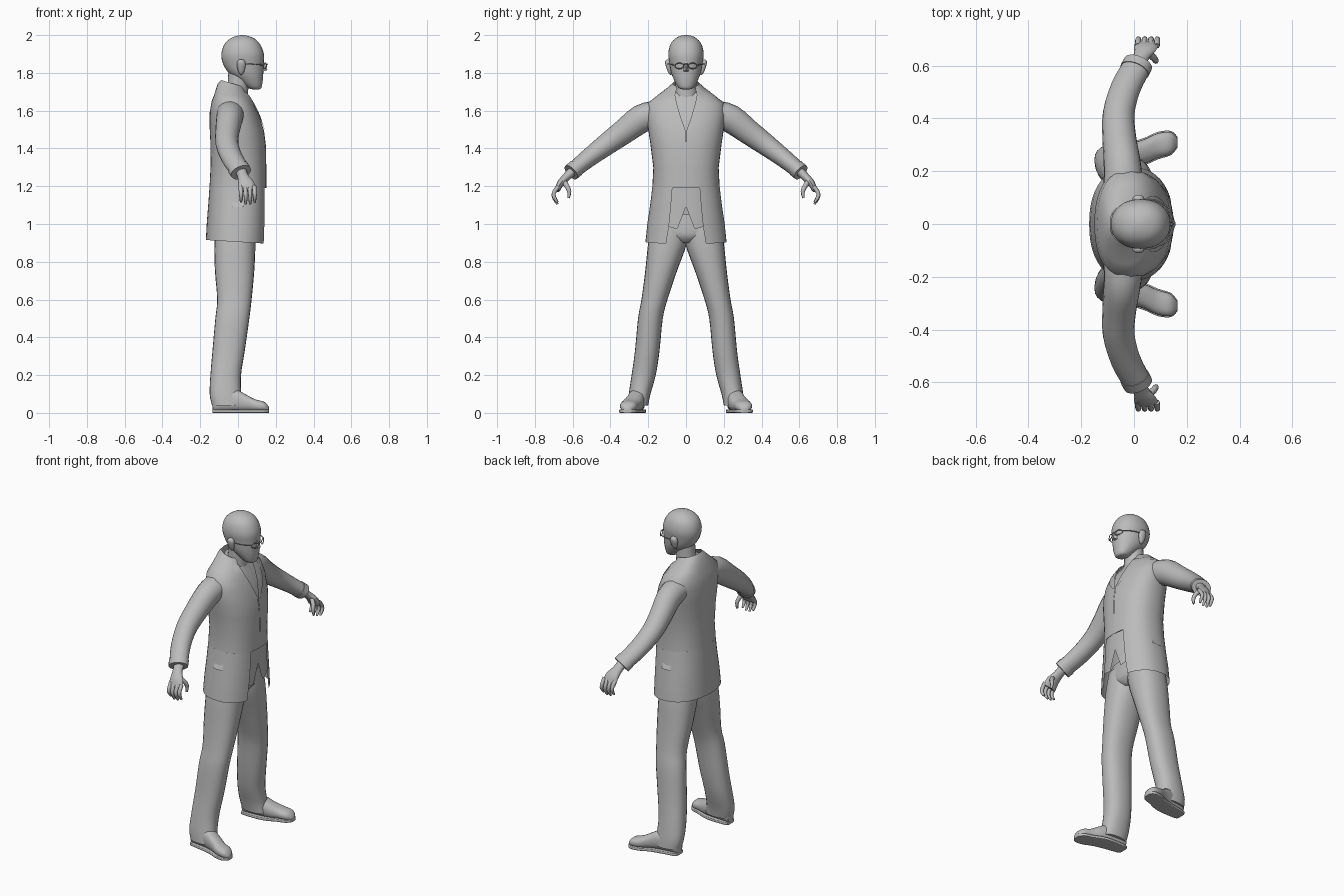
import bpy, math
from mathutils import Vector

if "Cube" in bpy.data.objects:
    bpy.data.objects.remove(bpy.data.objects["Cube"])

grey = bpy.data.materials.new("plain_grey")
grey.diffuse_color = (0.5, 0.5, 0.5, 1)
grey.use_nodes = True
grey.node_tree.nodes["Principled BSDF"].inputs["Base Color"].default_value = grey.diffuse_color


def make(name, verts, faces, angle=50):
    me = bpy.data.meshes.new(name)
    me.from_pydata([tuple(v) for v in verts], [], faces)
    me.materials.append(grey)
    ob = bpy.data.objects.new(name, me)
    bpy.context.collection.objects.link(ob)
    bpy.ops.object.select_all(action='DESELECT')
    ob.select_set(True)
    bpy.context.view_layer.objects.active = ob
    bpy.ops.object.mode_set(mode='EDIT')
    bpy.ops.mesh.select_all(action='SELECT')
    bpy.ops.mesh.normals_make_consistent(inside=False)
    bpy.ops.object.mode_set(mode='OBJECT')
    bpy.ops.object.shade_smooth_by_angle(angle=math.radians(angle))
    return ob


def skin(name, rings, closed=True, caps=True, angle=50):
    """Join equal rows of points into one surface."""
    n = len(rings[0])
    faces = []
    for i in range(len(rings) - 1):
        for j in range(n if closed else n - 1):
            k = (j + 1) % n
            faces.append((i * n + j, i * n + k, (i + 1) * n + k, (i + 1) * n + j))
    if caps:
        faces += [tuple(range(n)), tuple(range((len(rings) - 1) * n, len(rings) * n))]
    return make(name, [p for r in rings for p in r], faces, angle)


def smooth_keys(keys, steps=3):
    """Catmull-Rom interpolation between key rows."""
    out = []
    for i in range(len(keys) - 1):
        a, b, c, d = (keys[max(i - 1, 0)], keys[i], keys[i + 1], keys[min(i + 2, len(keys) - 1)])
        for s in range(steps):
            t = s / steps
            out.append([0.5 * (2 * q + (r - p) * t + (2 * p - 5 * q + 4 * r - w) * t * t
                               + (3 * q - p - 3 * r + w) * t ** 3) for p, q, r, w in zip(a, b, c, d)])
    return out + [list(keys[-1])]


def power(v, e):
    return math.copysign(abs(v) ** (2 / e), v)


def box_loft(name, keys, axis='z', e=2.3, side=1, n=24, steps=3):
    """Loft rounded sections given as (position, a0, a1, b0, b1)."""
    rings = []
    for p, a0, a1, b0, b1 in smooth_keys(keys, steps):
        ring = []
        for j in range(n):
            t = math.tau * j / n
            a = (a0 + a1) / 2 + (a1 - a0) / 2 * power(math.cos(t), e)
            b = (b0 + b1) / 2 + (b1 - b0) / 2 * power(math.sin(t), e)
            ring.append((a, b * side, p) if axis == 'z' else (p, a * side, b))
        rings.append(ring)
    return skin(name, rings)


def tube(name, keys, side=1, n=16, steps=3):
    """Sweep ellipses along (x, y, z, radius along x, other radius)."""
    rows = smooth_keys(keys, steps)
    pts = [Vector(r[:3]) for r in rows]
    rings = []
    for i, r in enumerate(rows):
        d = (pts[min(i + 1, len(pts) - 1)] - pts[max(i - 1, 0)]).normalized()
        ref = Vector((1, 0, 0)) if abs(d.x) < 0.9 else Vector((0, 1, 0))
        u = (ref - d * ref.dot(d)).normalized()
        v = d.cross(u)
        ring = []
        for j in range(n):
            t = math.tau * j / n
            p = pts[i] + u * r[3] * math.cos(t) + v * r[4] * math.sin(t)
            ring.append((p.x, p.y * side, p.z))
        rings.append(ring)
    return skin(name, rings)


# Jacket rows: height, back x, front x, half width, half opening
JACKET = [(.905, -.17, .15, .215, .105), (1.0, -.165, .15, .205, .09), (1.1, -.157, .15, .19, .08),
          (1.2, -.15, .15, .178, .072), (1.2, -.15, .15, .178, .001), (1.3, -.145, .15, .173, .001),
          (1.42, -.146, .148, .188, .001), (1.5, -.15, .138, .2, .002), (1.58, -.15, .113, .208, .03),
          (1.64, -.14, .085, .2, .048), (1.68, -.125, .062, .15, .058), (1.71, -.108, .046, .095, .055),
          (1.735, -.09, .032, .07, .045)]
E = 2.3


def row_at(z):
    for a, b in zip(JACKET, JACKET[1:]):
        if a[0] <= z <= b[0] and b[0] > a[0]:
            t = (z - a[0]) / (b[0] - a[0])
            return [p + (q - p) * t for p, q in zip(a, b)]
    return JACKET[-1]


def front_x(z, y):
    _, xb, xf, hw, _ = row_at(z)
    k = max(0, 1 - min(1, abs(y) / hw) ** E) ** (1 / E)
    return (xb + xf) / 2 + (xf - xb) / 2 * k


def tilt(x, z):
    return z - (0.3 if z > 1.7 else 0.06) * x


rings = []
for z, xb, xf, hw, gap in JACKET:
    t0 = math.asin((gap / hw) ** (E / 2))
    ring = []
    for j in range(41):
        t = t0 + (math.tau - 2 * t0) * j / 40
        x = (xb + xf) / 2 + (xf - xb) / 2 * power(math.cos(t), E)
        ring.append((x, hw * power(math.sin(t), E), tilt(x, z)))
    rings.append(ring)
skin("jacket", rings, closed=False, caps=False)

# Waistcoat and shirt front, with a pointed hem
rows = []
for i in range(13):
    row = []
    for j in range(-8, 9):
        y = j * .015
        hem = 1.1 - 2.6 * abs(y) if abs(y) < .046 else .98 + .3 * (abs(y) - .046)
        z = hem + (1.7 - hem) * i / 12
        y *= min(1, row_at(z)[3] * .75 / .12)
        x = front_x(z, y) - .012
        row.append((x, y, tilt(x, z)))
    rows.append(row)
skin("waistcoat", rows, closed=False, caps=False)

# Collar and neck
tube("shirt_collar", [(-.02, 0, 1.68, .075, .07), (-.012, 0, 1.725, .067, .064)], n=24)
tube("neck", [(-.01, 0, 1.66, .058, .058), (.0, 0, 1.73, .056, .055), (.005, 0, 1.8, .056, .055)], n=24)

# Head
box_loft("head", [(1.713, .075, .112, -.02, .02), (1.722, .05, .124, -.04, .04),
                  (1.76, .0, .131, -.062, .062), (1.80, -.05, .134, -.078, .078),
                  (1.85, -.08, .136, -.087, .087), (1.90, -.088, .137, -.094, .094),
                  (1.95, -.073, .118, -.083, .083), (1.98, -.043, .09, -.06, .06),
                  (1.995, -.01, .055, -.032, .032), (2.0, .015, .03, -.008, .008)], e=2.15, n=32)
make("nose", [(.125, -.018, 1.805), (.125, .018, 1.805), (.156, 0, 1.815), (.136, -.008, 1.86),
              (.136, .008, 1.86)], [(0, 1, 2), (0, 2, 3), (1, 4, 2), (2, 4, 3), (0, 3, 4, 1)], 30)
tube("glasses_bridge", [(.15, -.014, 1.843, .003, .003), (.155, 0, 1.846, .003, .003),
                        (.15, .014, 1.843, .003, .003)], n=8)

for side, tag in ((1, "left"), (-1, "right")):
    # Ears and glasses
    box_loft("ear_" + tag, [(1.79, .012, .022, .078, .085), (1.805, .002, .032, .076, .096),
                            (1.84, -.006, .04, .078, .108), (1.862, -.002, .036, .08, .11),
                            (1.872, .01, .024, .085, .1)], side=side, n=12)
    rim = []
    for i in range(20):
        t = math.tau * i / 20
        c, s = math.cos(t), math.sin(t)
        y = .036 + .023 * c
        rim.append([(.151 - (y * y) * 5 + dx, (.036 + (.023 + o) * c) * side, 1.837 + (.015 + o) * s)
                    for dx, o in ((0, -.003), (.003, 0), (0, .003), (-.003, 0))])
    skin("glasses_rim_" + tag, rim + [rim[0]], caps=False)
    tube("glasses_arm_" + tag, [(.134, .06 * side, 1.842, .003, .003), (.08, .09 * side, 1.846, .003, .003),
                                (.02, .095 * side, 1.848, .003, .003)], n=8)

    # Lapels
    lap = []
    for i in range(9):
        z = 1.5 + .21 * i / 8
        inner = row_at(z)[4]
        wide = min(.012 + .05 * math.sin(math.pi * min(1, i / 7) * .8), row_at(z)[3] * .9 - inner)
        lap.append([(front_x(z, inner + wide * k / 3) + .005, (inner + wide * k / 3) * side,
                     tilt(front_x(z, inner), z)) for k in range(4)])
    skin("lapel_" + tag, lap, closed=False, caps=False)

    # Pocket flaps
    skin("pocket_flap_" + tag, [[(x, (row_at(z)[3] + o) * side, z) for x in (-.03, .0, .03)]
                                for z, o in ((1.12, -.002), (1.105, .003), (1.09, .007))],
         closed=False, caps=False)

    # Sleeves and cuffs
    tube("sleeve_" + tag, [(-.04, .15, 1.585, .075, .07), (-.045, .235, 1.558, .07, .075),
                           (-.056, .33, 1.488, .064, .066), (-.058, .42, 1.422, .06, .058),
                           (-.032, .515, 1.35, .057, .049), (.01, .595, 1.285, .054, .043)], side, 20)
    tube("cuff_" + tag, [(.002, .582, 1.296, .058, .047), (.016, .608, 1.273, .057, .046)], side, 20, 1)

    # Hands
    tube("palm_" + tag, [(.015, .595, 1.285, .03, .025), (.027, .632, 1.25, .03, .022),
                         (.042, .664, 1.215, .043, .019), (.05, .682, 1.178, .045, .014)], side, 12)
    for k in range(4):
        x = .014 + .024 * k
        drop = (.012, .0, .0, .01)[k]
        tube(f"finger_{k + 1}_{tag}", [(x, .675, 1.2, .012, .012), (x + .002, .7, 1.165, .011, .011),
                                       (x + .003, .697, 1.135 + drop / 2, .01, .01),
                                       (x + .002, .68, 1.105 + drop, .006, .006)], side, 8, 2)
    tube("thumb_" + tag, [(.05, .65, 1.23, .014, .014), (.075, .63, 1.2, .013, .013),
                          (.083, .618, 1.17, .011, .011), (.084, .622, 1.137, .006, .006)], side, 8, 2)

    # Trouser legs
    box_loft("trouser_leg_" + tag, [(1.02, -.115, .085, -.01, .175), (.9, -.125, .092, -.005, .2),
                                    (.75, -.122, .086, .048, .216), (.6, -.11, .072, .098, .236),
                                    (.5, -.12, .06, .123, .254), (.33, -.135, .036, .14, .27),
                                    (.2, -.146, .016, .16, .288), (.1, -.15, .018, .188, .303),
                                    (.04, -.138, .03, .2, .308)], side=side)

    # Shoes and soles
    shoe = [(-.134, .235, .27, .07), (-.12, .218, .286, .1), (-.02, .217, .305, .125),
            (.04, .228, .322, .098), (.09, .25, .344, .072), (.14, .266, .348, .058), (.165, .295, .325, .03)]
    box_loft("shoe_" + tag, [(x, a, b, .008, h) for x, a, b, h in shoe], 'x', 2.4, side)
    box_loft("sole_" + tag, [(x, a - .005, b + .005, 0, .018) for x, a, b, h in shoe], 'x', 8, side)

# Trouser seat
box_loft("trouser_seat", [(1.05, -.11, .085, -.17, .17), (.97, -.12, .09, -.18, .18),
                          (.93, -.11, .085, -.12, .12), (.9, -.08, .06, -.04, .04)])
